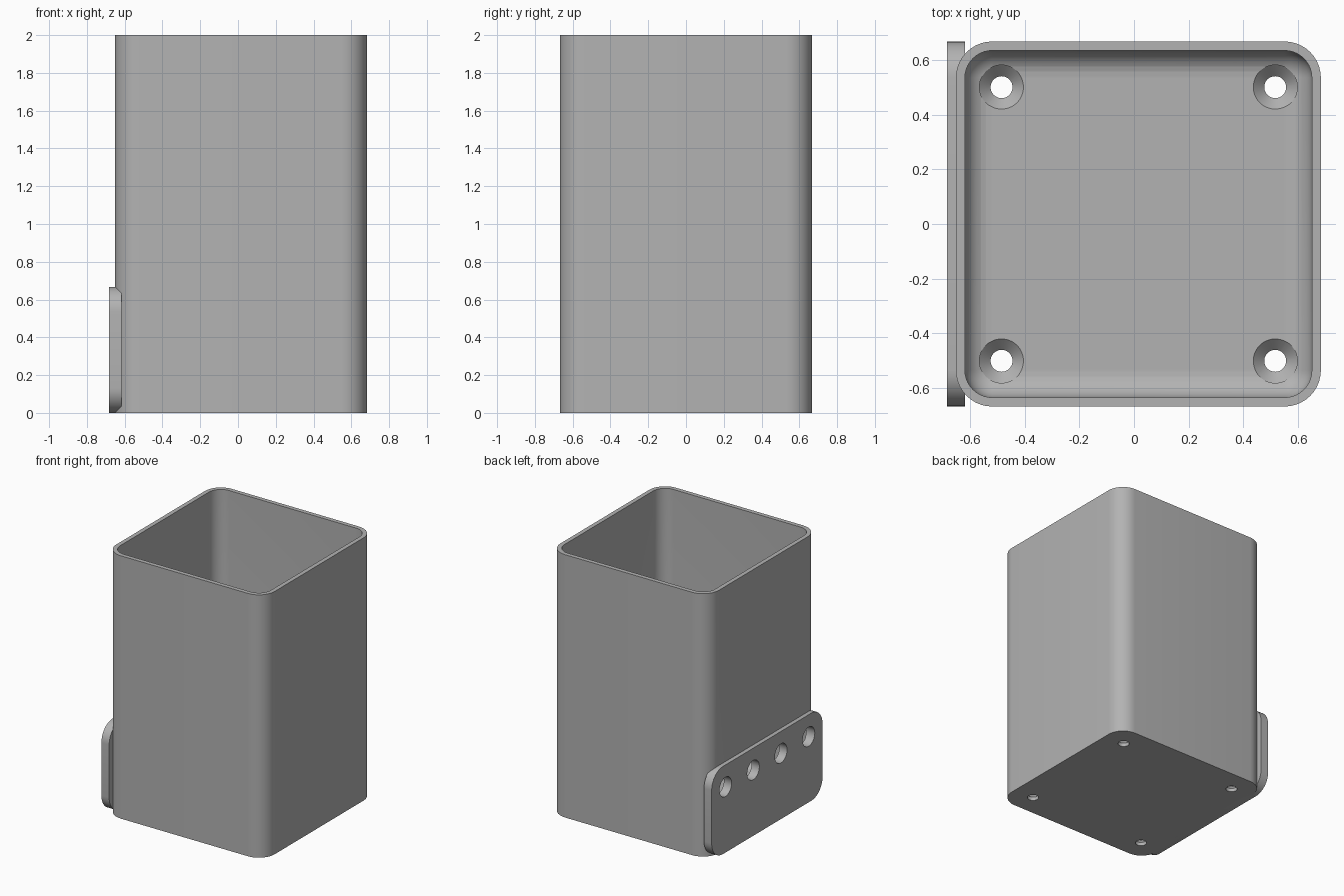
import bpy, bmesh
from math import sin, cos, pi, radians

cube = bpy.data.objects.get("Cube")
if cube:
    bpy.data.objects.remove(cube, do_unlink=True)

HALF, CORNER, WALL, FLOOR, TOP = 0.667, 0.133, 0.033, 0.067, 2.0
FILLET, STEPS, CX = 0.095, 10, 0.016

grey = bpy.data.materials.new("grey plastic")
grey.use_nodes = True
colour = (0.45, 0.45, 0.45, 1)
grey.diffuse_color = colour
grey.node_tree.nodes["Principled BSDF"].inputs["Base Color"].default_value = colour


def rounded(hw, hh, r):
    """Outline of a rounded rectangle, counter-clockwise."""
    pts = []
    for k, (sx, sy) in enumerate([(1, 1), (-1, 1), (-1, -1), (1, -1)]):
        for i in range(STEPS + 1):
            a = (k + i / STEPS) * pi / 2
            pts.append((sx * (hw - r) + r * cos(a), sy * (hh - r) + r * sin(a)))
    return pts


def loft(name, rings):
    """Skin a list of matching rings and cap both ends."""
    bm = bmesh.new()
    loops = [[bm.verts.new(p) for p in ring] for ring in rings]
    n = len(loops[0])
    for a, b in zip(loops, loops[1:]):
        for i in range(n):
            j = (i + 1) % n
            bm.faces.new((a[i], a[j], b[j], b[i]))
    bm.faces.new(loops[0][::-1])
    bm.faces.new(loops[-1])
    bmesh.ops.recalc_face_normals(bm, faces=bm.faces)
    mesh = bpy.data.meshes.new(name)
    bm.to_mesh(mesh)
    bm.free()
    mesh.materials.append(grey)
    ob = bpy.data.objects.new(name, mesh)
    bpy.context.collection.objects.link(ob)
    return ob


def turned(name, profile, place):
    """Round cutter from (radius, distance) pairs; place maps u, v, d to a point."""
    n = 48
    return loft(name, [[place(r * cos(2 * pi * i / n), r * sin(2 * pi * i / n), d)
                        for i in range(n)] for r, d in profile])


def activate(ob):
    bpy.ops.object.select_all(action='DESELECT')
    ob.select_set(True)
    bpy.context.view_layer.objects.active = ob


def cut(ob, cutter):
    activate(ob)
    mod = ob.modifiers.new("hole", 'BOOLEAN')
    mod.operation, mod.solver, mod.object = 'DIFFERENCE', 'EXACT', cutter
    bpy.ops.object.modifier_apply(modifier=mod.name)


# Open box with a filleted inside floor
def box_ring(inset, z):
    h = HALF - inset
    return [(x + CX, y, z) for x, y in rounded(h, h, CORNER - inset)]


rings = [box_ring(0, 0), box_ring(0, TOP), box_ring(WALL, TOP)]
for i in range(9):
    a = i / 8 * pi / 2
    rings.append(box_ring(WALL + FILLET * (1 - cos(a)), FLOOR + FILLET * (1 - sin(a))))
box = loft("box", rings)

# Mounting plate on the side
plate = loft("mounting_plate", [[(x, y, z + HALF / 2) for y, z in rounded(HALF, HALF / 2, CORNER)]
                                for x in (-0.683, -0.618)])

# Countersunk screw holes in the floor
for sx in (-1, 1):
    for sy in (-1, 1):
        c = turned("floor_hole_cutter",
                   [(0.04, -0.1), (0.04, FLOOR - 0.04), (0.081, FLOOR + 0.001), (0.081, 0.3)],
                   lambda u, v, d: (CX + sx * 0.5 + u, sy * 0.5 + v, d))
        cut(box, c)
        bpy.data.objects.remove(c, do_unlink=True)

# Row of round holes through the plate and wall
for k in range(4):
    c = turned("plate_hole_cutter", [(0.073, -0.8), (0.073, -0.5)],
               lambda u, v, d: (d, -0.5 + k / 3 + u, 0.5 + v))
    cut(box, c)
    cut(plate, c)
    bpy.data.objects.remove(c, do_unlink=True)

for ob in (box, plate):
    activate(ob)
    bpy.ops.object.shade_smooth_by_angle(angle=radians(30))
